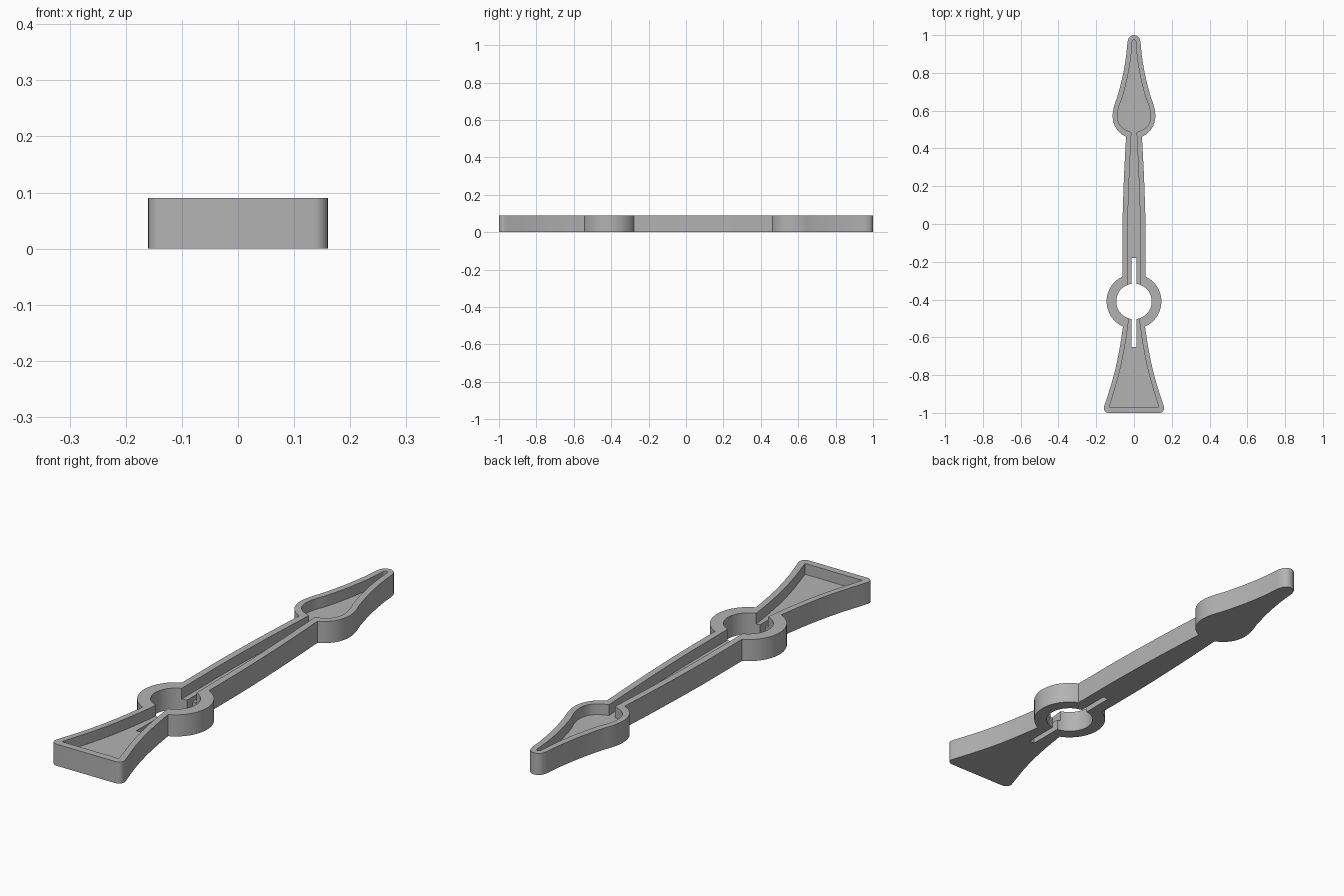
import bpy
import bmesh
from math import cos, sin, pi
from mathutils import Vector

HEIGHT, FLOOR = 0.09, 0.045
RING_Y = -0.41

cube = bpy.data.objects.get("Cube")
if cube:
    bpy.data.objects.remove(cube, do_unlink=True)

grey = bpy.data.materials.new("plain grey")
grey.diffuse_color = (0.45, 0.45, 0.45, 1)
grey.use_nodes = True
grey.node_tree.nodes["Principled BSDF"].inputs["Base Color"].default_value = (0.45, 0.45, 0.45, 1)


def smooth(points, steps=6):
    """Catmull-Rom curve through (half width, y) points."""
    p = [Vector(q) for q in points]
    p = [2 * p[0] - p[1]] + p + [2 * p[-1] - p[-2]]
    out = []
    for a, b, c, d in zip(p, p[1:], p[2:], p[3:]):
        for i in range(steps):
            t = i / steps
            out.append(0.5 * (2 * b + (c - a) * t + (2 * a - 5 * b + 4 * c - d) * t * t
                              + (3 * b - a - 3 * c + d) * t ** 3))
    return out + [p[-2]]


def arc(x, y, r, start, end, steps=8):
    return [Vector((x + r * cos(start + (end - start) * i / steps),
                    y + r * sin(start + (end - start) * i / steps))) for i in range(steps + 1)]


def prism(name, outline, z0, z1):
    bm = bmesh.new()
    face = bm.faces.new([bm.verts.new((v[0], v[1], z0)) for v in outline])
    top = bmesh.ops.extrude_face_region(bm, geom=[face])["geom"]
    bmesh.ops.translate(bm, vec=(0, 0, z1 - z0), verts=[g for g in top if isinstance(g, bmesh.types.BMVert)])
    bmesh.ops.recalc_face_normals(bm, faces=bm.faces)
    mesh = bpy.data.meshes.new(name)
    bm.to_mesh(mesh)
    bm.free()
    mesh.materials.append(grey)
    ob = bpy.data.objects.new(name, mesh)
    bpy.context.collection.objects.link(ob)
    return ob


def mirrored(half):
    """Close a right-hand half outline, listed from low y to high y."""
    return list(half) + [(-v[0], v[1]) for v in reversed(half) if abs(v[0]) > 1e-5]


def circle(r):
    return arc(0, RING_Y, r, 0, 2 * pi, 64)[:-1]


def combine(target, other, operation):
    mod = target.modifiers.new(operation.lower(), "BOOLEAN")
    mod.object, mod.operation, mod.solver = other, operation, "EXACT"
    bpy.context.view_layer.objects.active = target
    bpy.ops.object.modifier_apply(modifier=mod.name)
    bpy.data.objects.remove(other, do_unlink=True)


# Half profiles as (half width, y)
arm = smooth([(0.062, RING_Y), (0.062, -0.2), (0.061, 0), (0.053, 0.25), (0.04, 0.5)])
arm_pocket = smooth([(0.034, RING_Y), (0.034, -0.2), (0.033, 0), (0.025, 0.25), (0.013, 0.5)])
spade = (smooth([(0.04, 0.46), (0.075, 0.483), (0.102, 0.52), (0.113, 0.57), (0.105, 0.625),
                 (0.085, 0.685), (0.061, 0.78), (0.043, 0.88), (0.034, 0.968)])
         + arc(0, 0.968, 0.032, 0.15, pi / 2))
spade_pocket = (smooth([(0.013, 0.485), (0.052, 0.503), (0.078, 0.53), (0.088, 0.57), (0.08, 0.62),
                        (0.06, 0.675), (0.036, 0.77), (0.018, 0.87), (0.009, 0.968)])
                + arc(0, 0.968, 0.008, 0.15, pi / 2, 4))
tail = (arc(0.135, -0.975, 0.025, -pi / 2, 0.25)
        + smooth([(0.153, -0.95), (0.115, -0.83), (0.084, -0.7), (0.058, -0.54), (0.045, RING_Y)]))
tail_pocket = smooth([(0.131, -0.97), (0.089, -0.83), (0.058, -0.7), (0.032, -0.54), (0.02, RING_Y)])

# Solid parts joined into one hand
hand = prism("clock_hand", circle(0.145), 0, HEIGHT)
for name, half in (("arm", arm), ("spade_tip", spade), ("tail", tail)):
    combine(hand, prism(name, mirrored(half), 0, HEIGHT), "UNION")

# Sunken pockets
for name, half in (("arm_pocket", arm_pocket), ("spade_pocket", spade_pocket), ("tail_pocket", tail_pocket)):
    combine(hand, prism(name, mirrored(half), FLOOR, HEIGHT + 0.1), "DIFFERENCE")

# Round hub hole and the through slot crossing it
combine(hand, prism("hub_hole", circle(0.094), -0.1, HEIGHT + 0.2), "DIFFERENCE")
slot = [(0.012, -0.65), (0.012, -0.18), (-0.012, -0.18), (-0.012, -0.65)]
combine(hand, prism("slot", slot, -0.1, HEIGHT + 0.2), "DIFFERENCE")

bpy.ops.object.select_all(action="DESELECT")
hand.select_set(True)
bpy.context.view_layer.objects.active = hand
bpy.ops.object.shade_smooth_by_angle(angle=0.5)
